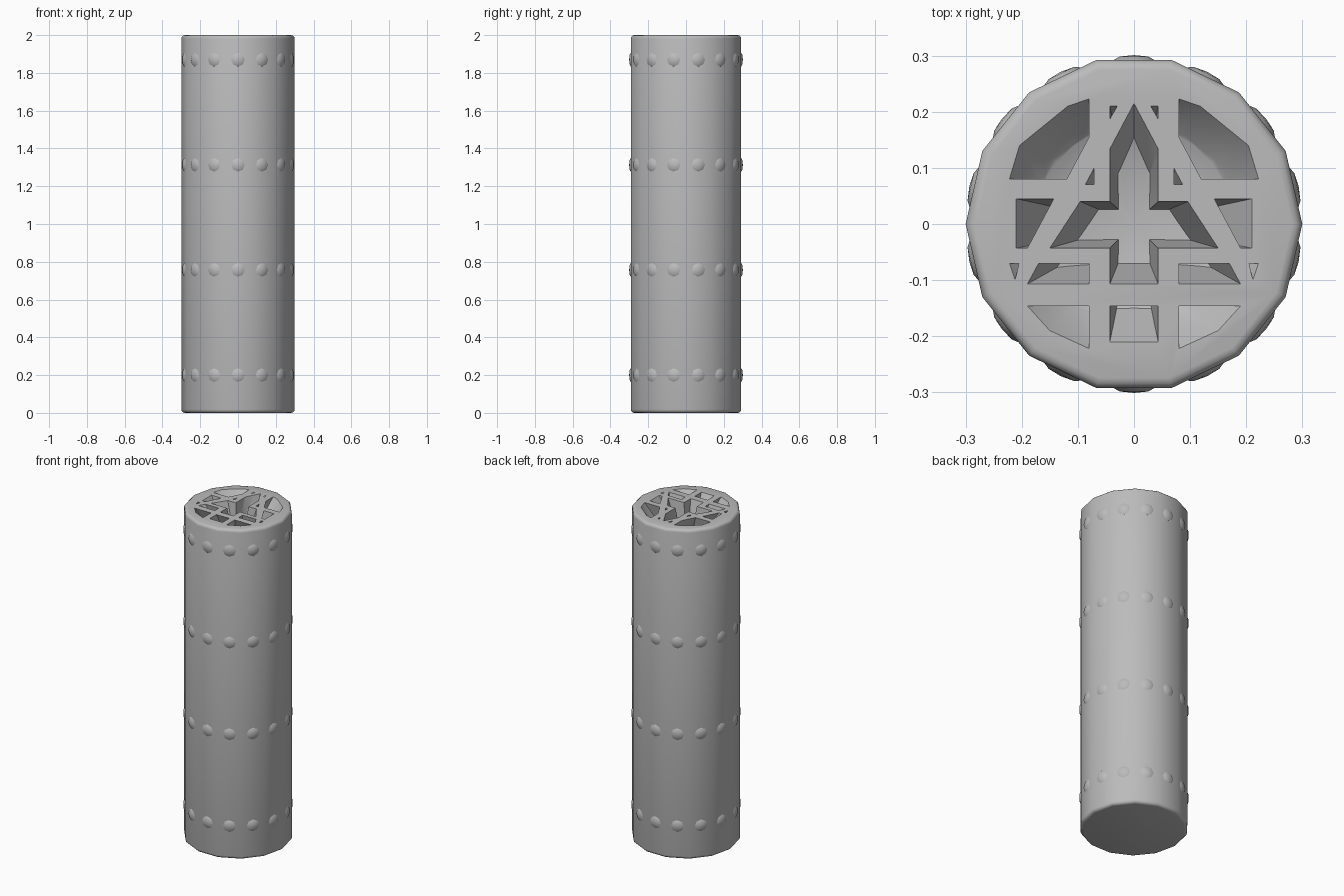
import bpy, bmesh, math
from mathutils import Matrix, Vector

cube = bpy.data.objects.get("Cube")
if cube:
    bpy.data.objects.remove(cube, do_unlink=True)

SIDES, RADIUS, HEIGHT = 14, 0.3, 2.0

grey = bpy.data.materials.new("plain grey")
grey.use_nodes = True
colour = (0.5, 0.5, 0.5, 1)
grey.diffuse_color = colour
grey.node_tree.nodes["Principled BSDF"].inputs["Base Color"].default_value = colour


def make_object(name, bm):
    bmesh.ops.recalc_face_normals(bm, faces=bm.faces)
    mesh = bpy.data.meshes.new(name)
    bm.to_mesh(mesh)
    bm.free()
    mesh.materials.append(grey)
    obj = bpy.data.objects.new(name, mesh)
    bpy.context.collection.objects.link(obj)
    return obj


def select(obj):
    bpy.ops.object.select_all(action='DESELECT')
    obj.select_set(True)
    bpy.context.view_layer.objects.active = obj


def apply_boolean(obj, cutter, operation):
    mod = obj.modifiers.new("cut", 'BOOLEAN')
    mod.object, mod.operation, mod.solver = cutter, operation, 'EXACT'
    select(obj)
    bpy.ops.object.modifier_apply(modifier=mod.name)
    bpy.data.objects.remove(cutter, do_unlink=True)


# Cylinder with softened end rims
bm = bmesh.new()
bmesh.ops.create_cone(bm, cap_ends=True, segments=SIDES, radius1=RADIUS, radius2=RADIUS,
                      depth=HEIGHT, matrix=Matrix.Translation((0, 0, HEIGHT / 2)))
# turn so that corners lie on the x axis
corner = max(bm.verts, key=lambda v: v.co.x).co
bmesh.ops.rotate(bm, verts=bm.verts, matrix=Matrix.Rotation(-math.atan2(corner.y, corner.x), 3, 'Z'))
rims = [e for e in bm.edges if abs(e.verts[0].co.z - e.verts[1].co.z) < 0.01]
bmesh.ops.bevel(bm, geom=rims, offset=0.018, segments=3, profile=0.5, affect='EDGES')
body = make_object("cylinder_body", bm)

# Openings between the grate bars: right half of the centre one, then mirrored ones
half_centre = [(0.043, 0.134), (0.043, 0.04), (0.096, 0.04),
               (0.15, -0.043), (0.043, -0.043), (0.043, -0.107)]
centre = [(0, 0.215)] + half_centre + [(-x, y) for x, y in reversed(half_centre)]
lower_slot = [(-0.043, -0.146), (0.043, -0.146), (0.043, -0.21), (-0.043, -0.21)]
side_openings = [
    [(0.08, 0.223), (0.118, 0.21), (0.204, 0.14), (0.222, 0.08), (0.12, 0.08), (0.08, 0.155)],
    [(0.143, 0.045), (0.21, 0.045), (0.21, -0.043), (0.19, -0.043)],
    [(0.08, -0.07), (0.17, -0.07), (0.19, -0.107), (0.08, -0.107)],
    [(0.08, -0.146), (0.19, -0.146), (0.15, -0.19), (0.08, -0.222)],
    [(0.03, 0.21), (0.043, 0.21), (0.043, 0.187)],
    [(0.071, 0.07), (0.087, 0.07), (0.071, 0.1)],
    [(0.205, -0.07), (0.222, -0.07), (0.212, -0.1)],
]
openings = [centre, lower_slot]
for shape in side_openings:
    openings += [shape, [(-x, y) for x, y in shape]]

# Opening walls all lean towards the cylinder axis as they go down
DEPTH, TAPER = 0.12, 0.36
bm = bmesh.new()
for shape in openings:
    rings = []
    for drop in (-0.02, DEPTH + 0.02):
        scale = 1 - TAPER * drop / DEPTH
        rings.append([bm.verts.new((x * scale, y * scale, HEIGHT - drop)) for x, y in shape])
    top, low = rings
    bm.faces.new(top)
    bm.faces.new(low[::-1])
    for i in range(len(shape)):
        j = (i + 1) % len(shape)
        bm.faces.new((top[i], low[i], low[j], top[j]))
grate_cutter = make_object("grate_cutter", bm)
grate_cutter.hide_render = True

# Rounded bowl that limits the openings' depth
bm = bmesh.new()
bmesh.ops.create_uvsphere(bm, u_segments=28, v_segments=16, radius=1, matrix=
                          Matrix.Translation((0, 0, HEIGHT)) @ Matrix.Diagonal((0.25, 0.25, DEPTH, 1)))
bowl = make_object("bowl_cutter", bm)
bowl.hide_render = True
apply_boolean(grate_cutter, bowl, 'INTERSECT')
apply_boolean(body, grate_cutter, 'DIFFERENCE')
select(body)
bpy.ops.object.shade_smooth_by_angle(angle=math.radians(32))

# Rows of low rivets, one in the middle of each side
bm = bmesh.new()
apothem = RADIUS * math.cos(math.pi / SIDES)
for z in (0.2, 0.757, 1.313, 1.87):
    for i in range(SIDES):
        angle = (i + 0.5) * 2 * math.pi / SIDES
        out = Vector((math.cos(angle), math.sin(angle), 0))
        place = (Matrix.Translation(out * apothem + Vector((0, 0, z)))
                 @ out.to_track_quat('Z', 'Y').to_matrix().to_4x4()
                 @ Matrix.Diagonal((0.036, 0.036, 0.0085, 1)))
        bmesh.ops.create_uvsphere(bm, u_segments=8, v_segments=4, radius=1, matrix=place)
rivets = make_object("rivets", bm)
select(rivets)
bpy.ops.object.shade_smooth_by_angle(angle=math.radians(40))
